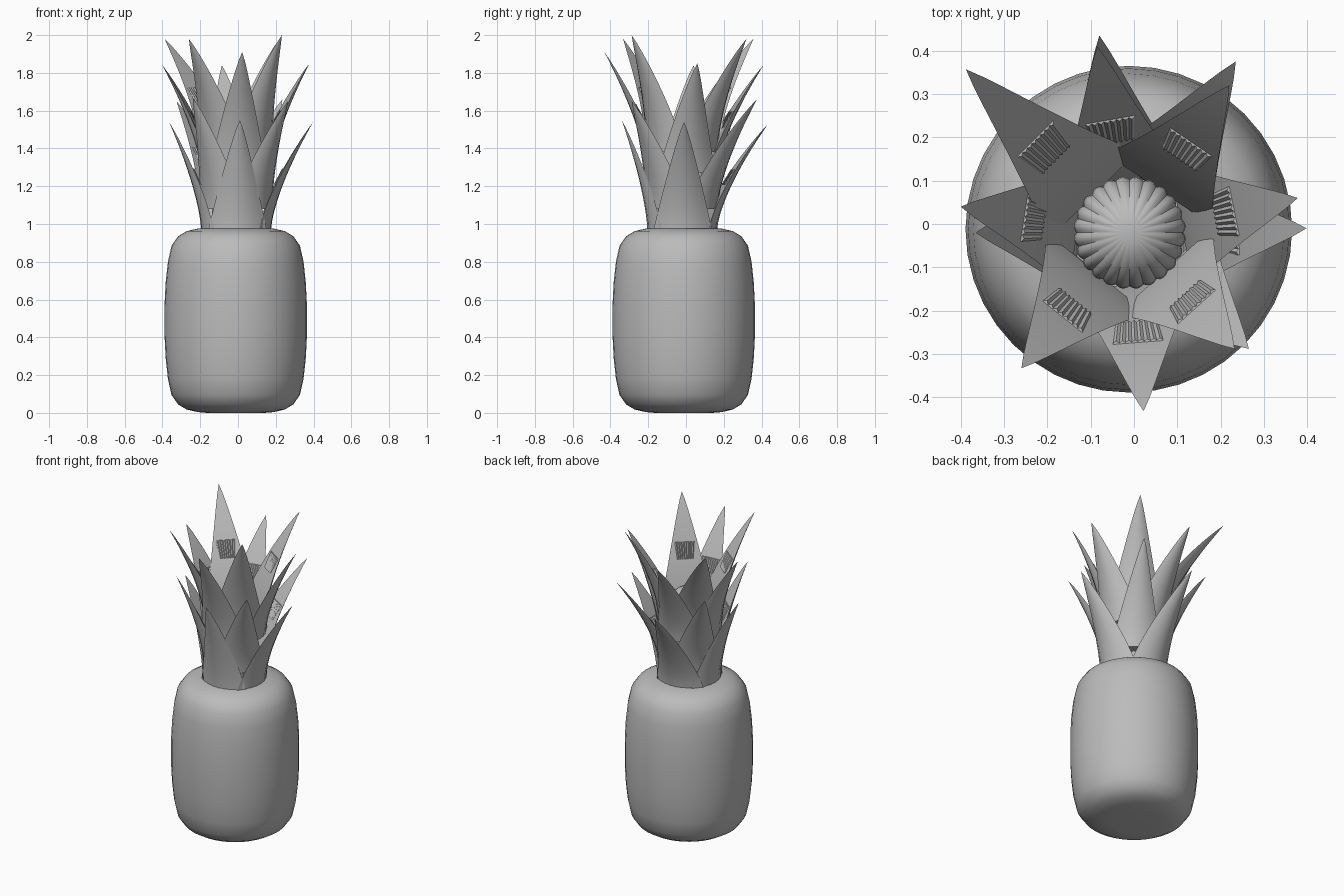
import bpy, bmesh, math
from mathutils import Vector

cube = bpy.data.objects.get("Cube")
if cube:
    bpy.data.objects.remove(cube, do_unlink=True)

grey = bpy.data.materials.new("plain_grey")
grey.use_nodes = True
tone = (0.5, 0.5, 0.5, 1)
grey.diffuse_color = tone
grey.node_tree.nodes["Principled BSDF"].inputs["Base Color"].default_value = tone

CORE = Vector((-0.01, -0.02, 0))
ROOT, DEPTH, HALF_WIDTH = 0.185, 0.065, 0.155


def finish(name, bm, angle=40):
    bmesh.ops.recalc_face_normals(bm, faces=bm.faces)
    mesh = bpy.data.meshes.new(name)
    bm.to_mesh(mesh)
    bm.free()
    mesh.materials.append(grey)
    obj = bpy.data.objects.new(name, mesh)
    bpy.context.collection.objects.link(obj)
    bpy.ops.object.select_all(action="DESELECT")
    obj.select_set(True)
    bpy.context.view_layer.objects.active = obj
    bpy.ops.object.shade_smooth_by_angle(angle=math.radians(angle))
    return obj


def bridge(bm, rings):
    """Join closed rings of vertices into a skin."""
    for a, b in zip(rings, rings[1:]):
        n = len(a)
        for i in range(n):
            j = (i + 1) % n
            bm.faces.new((a[i], a[j], b[j], b[i]))


def lathe(name, profile, centre, steps, flute=0.0):
    """Turned solid; flute sets the depth of 24 grooves."""
    bm = bmesh.new()
    rings = []
    for r, z in profile:
        ring = []
        for i in range(steps):
            a = 2 * math.pi * i / steps
            rr = r * (1 - flute * (1 - abs(math.sin(12 * a))))
            ring.append(bm.verts.new(centre + Vector((rr * math.cos(a), rr * math.sin(a), z))))
        rings.append(ring)
    bridge(bm, rings)
    bm.faces.new(rings[0])
    bm.faces.new(rings[-1])
    return finish(name, bm)


def leaf(name, tip, base_z):
    """Tapered blade curving outward: ribbed round back, flat inner face."""
    tip = Vector(tip)
    out = Vector((tip.x, tip.y, 0)) - CORE
    reach = out.length
    out.normalize()
    side = Vector((-out.y, out.x, 0))

    def point(t, across, outward):
        """Position at height t, measured from the middle of the inner face."""
        inner = ROOT + (reach - ROOT) * t ** 1.45 - DEPTH * (1 - t) ** 0.85
        p = CORE + out * (inner + outward) + side * across
        p.z = base_z + (tip.z - base_z) * t
        return p

    bm = bmesh.new()
    rings = []
    rows, cols = 14, 16
    for k in range(rows):
        t = k / rows
        taper = (1 - t) ** 0.85
        ring = []
        for i in range(cols + 1):
            u = 2 * i / cols - 1
            bulge = DEPTH * (1 - u * u) - 0.0025 * (i % 2)
            ring.append(bm.verts.new(point(t, HALF_WIDTH * taper * u, taper * bulge)))
        rings.append(ring)
    bridge(bm, rings)
    bm.faces.new(rings[0])
    end = bm.verts.new(tip)
    last = rings[-1]
    for i in range(len(last)):
        bm.faces.new((last[i], last[(i + 1) % len(last)], end))
    finish(name, bm, 35)

    # Small ribbed pad on the inner face
    bm = bmesh.new()
    rings = []
    for t, half in ((0.42, 0.048), (0.57, 0.058)):
        ring = [bm.verts.new(point(t, half * (i / 8 - 1), -0.002 - 0.005 * (i % 2)))
                for i in range(17)]
        ring += [bm.verts.new(point(t, s * half, 0.002)) for s in (1, -1)]
        rings.append(ring)
    bridge(bm, rings)
    for ring in rings:
        bm.faces.new(ring)
    finish(name + "_pad", bm, 30)


# Barrel-shaped fruit, mirrored about its middle height
half = [(0.20, 0.004), (0.26, 0.018), (0.305, 0.045), (0.34, 0.095),
        (0.359, 0.18), (0.371, 0.29), (0.377, 0.41)]
profile = half + [(r, 0.98 - z) for r, z in reversed(half)]
profile = [(0.15, 0.0)] + profile + [(0.15, 0.98)]
lathe("fruit_body", profile, Vector((-0.012, -0.012, 0)), 40)

# Fluted core with a domed top
dome = [(0.13 * math.cos(a), 1.42 + 0.13 * math.sin(a))
        for a in [math.pi / 2 * i / 8 for i in range(8)]]
lathe("crown_core", [(0.13, 0.95)] + dome, CORE, 144, 0.05)

# Four tiers of leaves: base height and tip points
tiers = {
    "lower_leaf": (0.97, [(0.01, -0.34, 1.55), (0.398, -0.01, 1.54),
                          (-0.08, 0.435, 1.53), (-0.365, -0.02, 1.54)]),
    "middle_leaf": (1.08, [(0.265, -0.288, 1.65), (0.235, 0.375, 1.66),
                           (-0.325, 0.27, 1.65), (-0.24, -0.29, 1.67)]),
    "upper_leaf": (1.27, [(0.022, -0.432, 1.91), (0.378, 0.06, 1.85),
                          (-0.085, 0.41, 1.84), (-0.4, 0.04, 1.84)]),
    "top_leaf": (1.38, [(0.232, -0.288, 2.0), (0.22, 0.32, 1.98),
                        (-0.388, 0.357, 1.98), (-0.26, -0.333, 1.98)]),
}
for name, (base_z, tips) in tiers.items():
    for n, tip in enumerate(tips):
        leaf(f"{name}_{n + 1}", tip, base_z)
